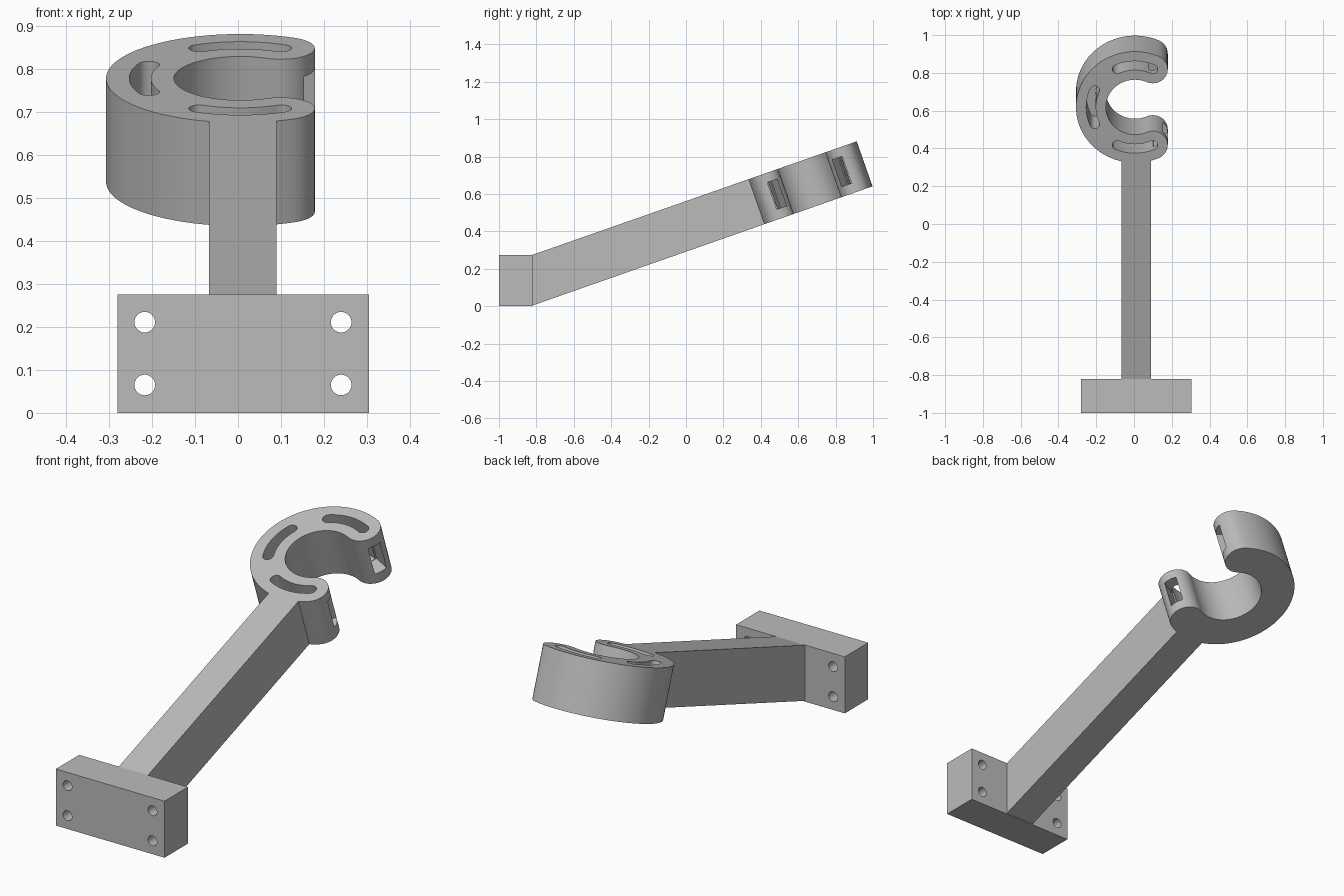
import bpy, bmesh
from math import sin, cos, pi, radians, atan
from mathutils import Matrix, Vector

cube = bpy.data.objects.get("Cube")
if cube:
    bpy.data.objects.remove(cube, do_unlink=True)

grey = bpy.data.materials.new("plain grey")
grey.use_nodes = True
colour = (0.5, 0.5, 0.5, 1)
grey.diffuse_color = colour
grey.node_tree.nodes["Principled BSDF"].inputs["Base Color"].default_value = colour

# Tilted frame: x across, y along the arm, z = 0 on the arm's top face
TILT = atan(0.35)
FRAME = Matrix.Translation((0, -0.82, 0.275)) @ Matrix.Rotation(TILT, 4, 'X')
DEPTH = 0.255
CENTRE = Vector((0.005, 1.524))
MID, HALF = 0.233, 0.079
END = radians(66)


def prism(name, outline, low, high, matrix):
    """Extrude a flat outline from low to high along local z."""
    bm = bmesh.new()
    face = bm.faces.new([bm.verts.new((x, y, low)) for x, y in outline])
    new = bmesh.ops.extrude_face_region(bm, geom=[face])["geom"]
    verts = [v for v in new if isinstance(v, bmesh.types.BMVert)]
    bmesh.ops.translate(bm, verts=verts, vec=(0, 0, high - low))
    bm.transform(matrix)
    bmesh.ops.recalc_face_normals(bm, faces=bm.faces)
    mesh = bpy.data.meshes.new(name)
    bm.to_mesh(mesh)
    bm.free()
    mesh.materials.append(grey)
    obj = bpy.data.objects.new(name, mesh)
    bpy.context.collection.objects.link(obj)
    return obj


def arc(centre, radius, start, end, n):
    return [(centre[0] + radius * cos(start + (end - start) * i / n),
             centre[1] + radius * sin(start + (end - start) * i / n))
            for i in range(n + 1)]


def round_band(half, a0, a1, n):
    """Arc-shaped band with round ends, following the hook's middle radius."""
    first, last = (arc(CENTRE, MID, a, a, 1)[0] for a in (a0, a1))
    return (arc(CENTRE, MID + half, a0, a1, n)
            + arc(last, half, a1, a1 + pi, 16)[1:-1]
            + arc(CENTRE, MID - half, a1, a0, n)
            + arc(first, half, a0 + pi, a0 + 2 * pi, 16)[1:-1])


def rectangle(x0, x1, y0, y1):
    return [(x0, y0), (x1, y0), (x1, y1), (x0, y1)]


def cut(target, cutter):
    mod = target.modifiers.new("cut", 'BOOLEAN')
    mod.operation, mod.solver, mod.object = 'DIFFERENCE', 'EXACT', cutter
    bpy.context.view_layer.objects.active = target
    bpy.ops.object.modifier_apply(modifier=mod.name)
    bpy.data.objects.remove(cutter, do_unlink=True)


def smooth(obj):
    bpy.ops.object.select_all(action='DESELECT')
    obj.select_set(True)
    bpy.context.view_layer.objects.active = obj
    bpy.ops.object.shade_smooth_by_angle(angle=radians(30))


# Mounting plate with four screw holes
plate = prism("mounting_plate", rectangle(-0.28, 0.305, -1, -0.82), 0, 0.275, Matrix())
upright = Matrix.Rotation(pi / 2, 4, 'X')
for x in (-0.217, 0.24):
    for z in (0.065, 0.211):
        cut(plate, prism("hole_cutter", arc((x, z), 0.024, 0, 2 * pi * 31 / 32, 31), 0.7, 1.1, upright))
smooth(plate)

# Sloping arm, cut upright where it meets the plate
tip = [FRAME @ Vector((0, 1.235, z)) for z in (0, -DEPTH)]
side = [(-0.82, 0.275), (-0.82, 0.004)] + [(p.y, p.z) for p in reversed(tip)]
across = Matrix(((0, 0, 1, 0), (1, 0, 0, 0), (0, 1, 0, 0), (0, 0, 0, 1)))
prism("arm", side, -0.067, 0.09, across)

# Open hook with rounded ends
hook = prism("hook", round_band(HALF, END, 2 * pi - END, 72), -DEPTH, 0, FRAME)

# Three curved slots sunk in the top of the hook
for middle in (pi / 2, pi, 3 * pi / 2):
    spread = pi / 2 - END
    cut(hook, prism("slot_cutter", round_band(0.025, middle - spread, middle + spread, 16), -0.2, 0.05, FRAME))

# Square openings leading from the hook's ends into the slots
for sign in (1, -1):
    end = CENTRE + MID * Vector((cos(END), sign * sin(END)))
    turn = Matrix.Translation((end.x, end.y, 0)) @ Matrix.Rotation(sign * (END - pi / 2), 4, 'Z')
    cut(hook, prism("opening_cutter", rectangle(-0.01, 0.15, -0.031, 0.031), -0.202, -0.05, FRAME @ turn))
smooth(hook)
